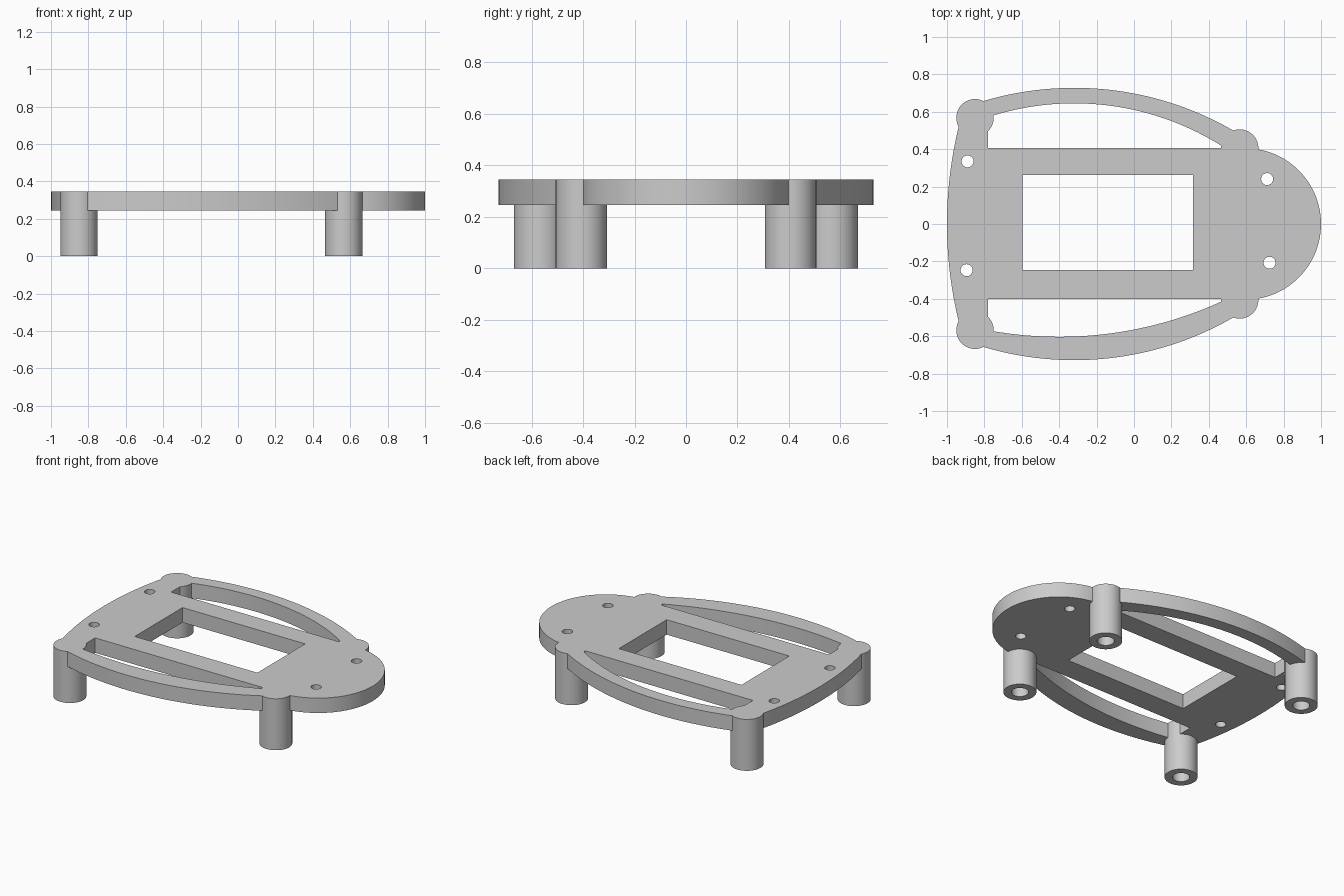
import bpy, bmesh, math

default = bpy.data.objects.get("Cube")
if default:
    bpy.data.objects.remove(default, do_unlink=True)

PLATE_LOW, PLATE_TOP = 0.245, 0.345

grey = bpy.data.materials.new("light grey plastic")
grey.use_nodes = True
grey.diffuse_color = (0.6, 0.6, 0.6, 1)
grey.node_tree.nodes["Principled BSDF"].inputs["Base Color"].default_value = grey.diffuse_color


def prism(name, outline, low, top):
    """Closed upright prism over a 2D outline."""
    bm = bmesh.new()
    face = bm.faces.new([bm.verts.new((x, y, low)) for x, y in outline])
    ext = bmesh.ops.extrude_face_region(bm, geom=[face])
    for v in ext["geom"]:
        if isinstance(v, bmesh.types.BMVert):
            v.co.z = top
    bmesh.ops.recalc_face_normals(bm, faces=bm.faces)
    mesh = bpy.data.meshes.new(name)
    bm.to_mesh(mesh)
    bm.free()
    mesh.materials.append(grey)
    obj = bpy.data.objects.new(name, mesh)
    bpy.context.collection.objects.link(obj)
    return obj


def circle(x, y, r, n=48):
    return [(x + r * math.cos(math.tau * i / n), y + r * math.sin(math.tau * i / n))
            for i in range(n)]


def bow(x0, x1, peak_x, peak_y, r, n=40):
    """Shallow arc from x0 to x1, cresting at the peak."""
    xs = [x0 + (x1 - x0) * i / n for i in range(n + 1)]
    return [(x, peak_y - r + math.sqrt(r * r - (x - peak_x) ** 2)) for x in xs]


def flip(points):
    return [(x, -y) for x, y in points]


def combine(target, tool, operation):
    """Apply a boolean and discard the tool."""
    mod = target.modifiers.new("join", 'BOOLEAN')
    mod.operation, mod.solver, mod.object = operation, 'EXACT', tool
    bpy.context.view_layer.update()
    graph = bpy.context.evaluated_depsgraph_get()
    mesh = bpy.data.meshes.new_from_object(target.evaluated_get(graph))
    target.modifiers.clear()
    target.data = mesh
    bpy.data.objects.remove(tool, do_unlink=True)


# Plate outline: bowed sides, round nose, gently curved tail
side = bow(-0.85, 0.56, -0.32, 0.728, 1.70)
nose = [(0.595 + 0.405 * math.cos(a), 0.405 * math.sin(a))
        for a in (math.radians(84 - 168 * i / 48) for i in range(49))]
tail = [(1.2 - math.sqrt(2.2 ** 2 - y * y), y)
        for y in (-0.53 + 1.06 * i / 24 for i in range(25))]
frame = prism("frame_plate", side + nose + flip(side)[::-1] + tail, PLATE_LOW, PLATE_TOP)

# Central window, side slots and screw holes
window = [(-0.595, -0.245), (0.315, -0.245), (0.315, 0.262), (-0.595, 0.262)]
back_slot = [(-0.78, 0.405)] + bow(-0.78, 0.465, -0.32, 0.645, 1.48) + [(0.465, 0.405)]
front_slot = flip([(-0.78, 0.4)] + bow(-0.78, 0.465, -0.40, 0.603, 2.09) + [(0.465, 0.4)])
screws = [(-0.89, 0.335), (-0.895, -0.247), (0.712, 0.24), (0.725, -0.207)]
for outline in [window, back_slot, front_slot] + [circle(x, y, 0.032, 32) for x, y in screws]:
    combine(frame, prism("cutter", outline, 0.1, 0.5), 'DIFFERENCE')

# Four round legs, bored from below
for x, y in [(-0.85, 0.568), (0.565, 0.406)]:
    for s in (1, -1):
        combine(frame, prism("leg", circle(x, s * y, 0.1, 64), 0, PLATE_TOP), 'UNION')
        combine(frame, prism("bore", circle(x, s * y, 0.052), -0.1, PLATE_LOW), 'DIFFERENCE')

frame.name = "frame_with_legs"
bpy.ops.object.select_all(action='DESELECT')
frame.select_set(True)
bpy.context.view_layer.objects.active = frame
bpy.ops.object.shade_smooth_by_angle(angle=math.radians(30))
